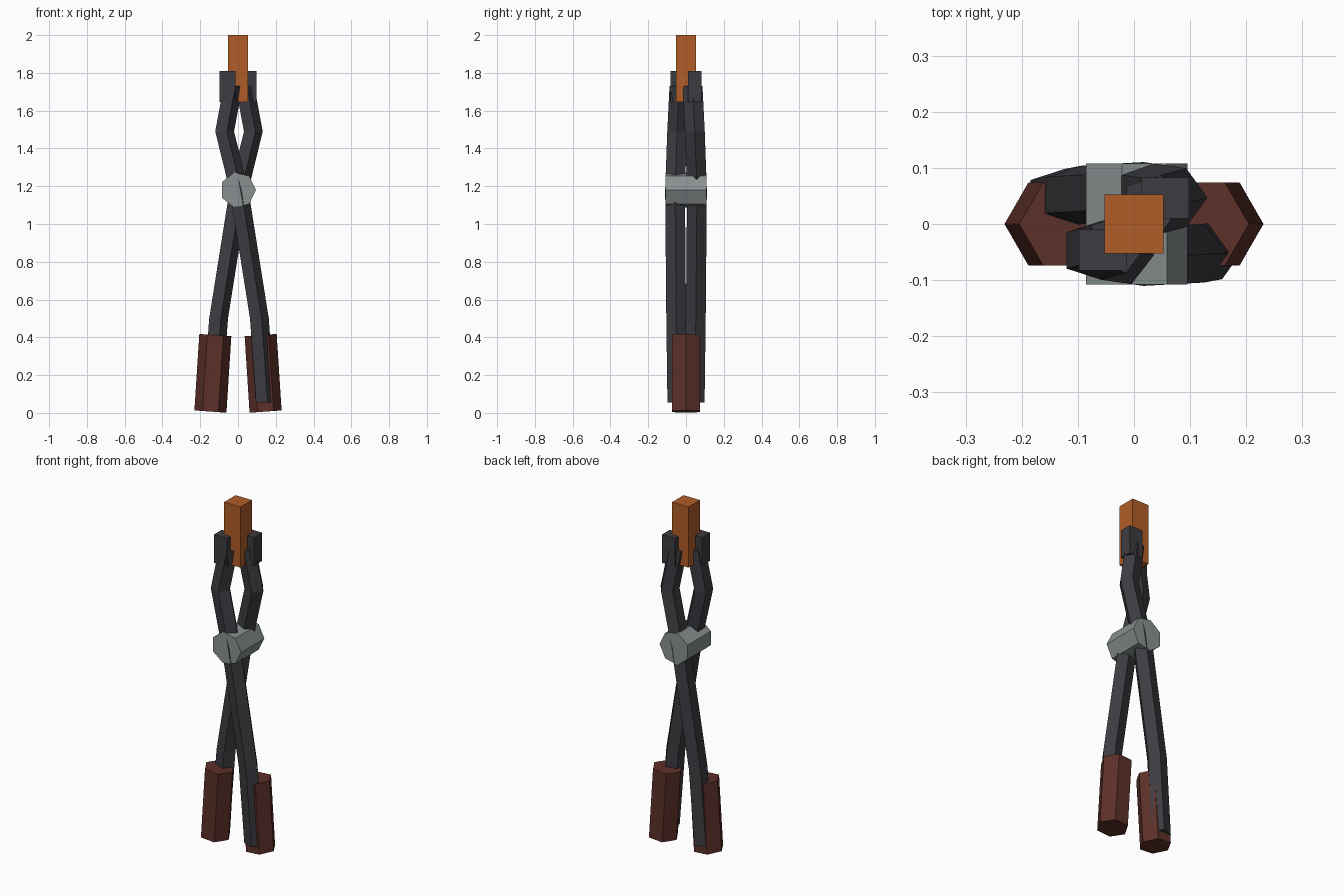
import bpy, bmesh
from math import cos, sin, tau
from mathutils import Vector

if "Cube" in bpy.data.objects:
    bpy.data.objects.remove(bpy.data.objects["Cube"])


def material(name, rgb):
    m = bpy.data.materials.new(name)
    m.diffuse_color = (*rgb, 1)
    m.use_nodes = True
    m.node_tree.nodes["Principled BSDF"].inputs["Base Color"].default_value = m.diffuse_color
    return m


IRON = material("dark_iron", (0.045, 0.045, 0.053))
STEEL = material("rivet_steel", (0.25, 0.28, 0.28))
WOOD = material("red_brown_grip", (0.11, 0.03, 0.022))
HOT = material("hot_metal", (0.43, 0.11, 0.02))


def loft(name, centres, radius, sides, u, v, mat):
    """Flat-faced bar: polygon rings in the u/v plane, joined along the centres."""
    bm = bmesh.new()
    rings = []
    for c in centres:
        rings.append([bm.verts.new(Vector(c) + radius * (
            cos(tau * i / sides) * Vector(u) + sin(tau * i / sides) * Vector(v)))
            for i in range(sides)])
    for a, b in zip(rings, rings[1:]):
        for i in range(sides):
            j = (i + 1) % sides
            bm.faces.new((a[i], a[j], b[j], b[i]))
    bm.faces.new(rings[0][::-1])
    bm.faces.new(rings[-1])
    bmesh.ops.recalc_face_normals(bm, faces=bm.faces)
    mesh = bpy.data.meshes.new(name)
    bm.to_mesh(mesh)
    bm.free()
    mesh.materials.append(mat)
    obj = bpy.data.objects.new(name, mesh)
    bpy.context.collection.objects.link(obj)


def box(name, lo, hi, mat):
    lo, hi = Vector(lo), Vector(hi)
    bpy.ops.mesh.primitive_cube_add(size=1, location=(lo + hi) / 2)
    obj = bpy.context.object
    obj.name = name
    obj.scale = hi - lo
    obj.data.materials.append(mat)


# Centre line of the front arm: grip end, bend, pivot, bend, jaw end
ARM = [(0.14, -0.046, 0.055), (0.108, -0.052, 0.5), (0, -0.058, 1.18),
       (-0.076, -0.047, 1.49), (-0.031, -0.035, 1.73)]

# Front arm and its half-turn twin at the back, each with grip and jaw
for s, side in ((1, "front"), (-1, "back")):
    loft(side + "_arm", [(s * x, s * y, z) for x, y, z in ARM], 0.055, 5,
         (1, 0, 0), (0, 1, 0), IRON)
    tilt = Vector((s * 0.07, 0, 1)).normalized()
    across = Vector((s, 0, 0.07)).normalized()
    loft(side + "_grip", [(s * 0.146, 0, 0.007), (s * 0.12, 0, 0.412)], 0.085, 6,
         across, (0, 1, 0), WOOD)
    xs = sorted((-s * 0.098, -s * 0.013))
    ys = sorted((-s * 0.083, -s * 0.01))
    box(side + "_jaw", (xs[0], ys[0], 1.645), (xs[1], ys[1], 1.81), IRON)

# Seven-sided rivet through the crossing
loft("rivet", [(0, -0.108, 1.18), (0, 0.108, 1.18)], 0.095, 7,
     (1, 0, 0), (0, 0, 1), STEEL)

# Hot billet held in the jaws
box("billet", (-0.053, -0.053, 1.645), (0.053, 0.053, 2.0), HOT)
